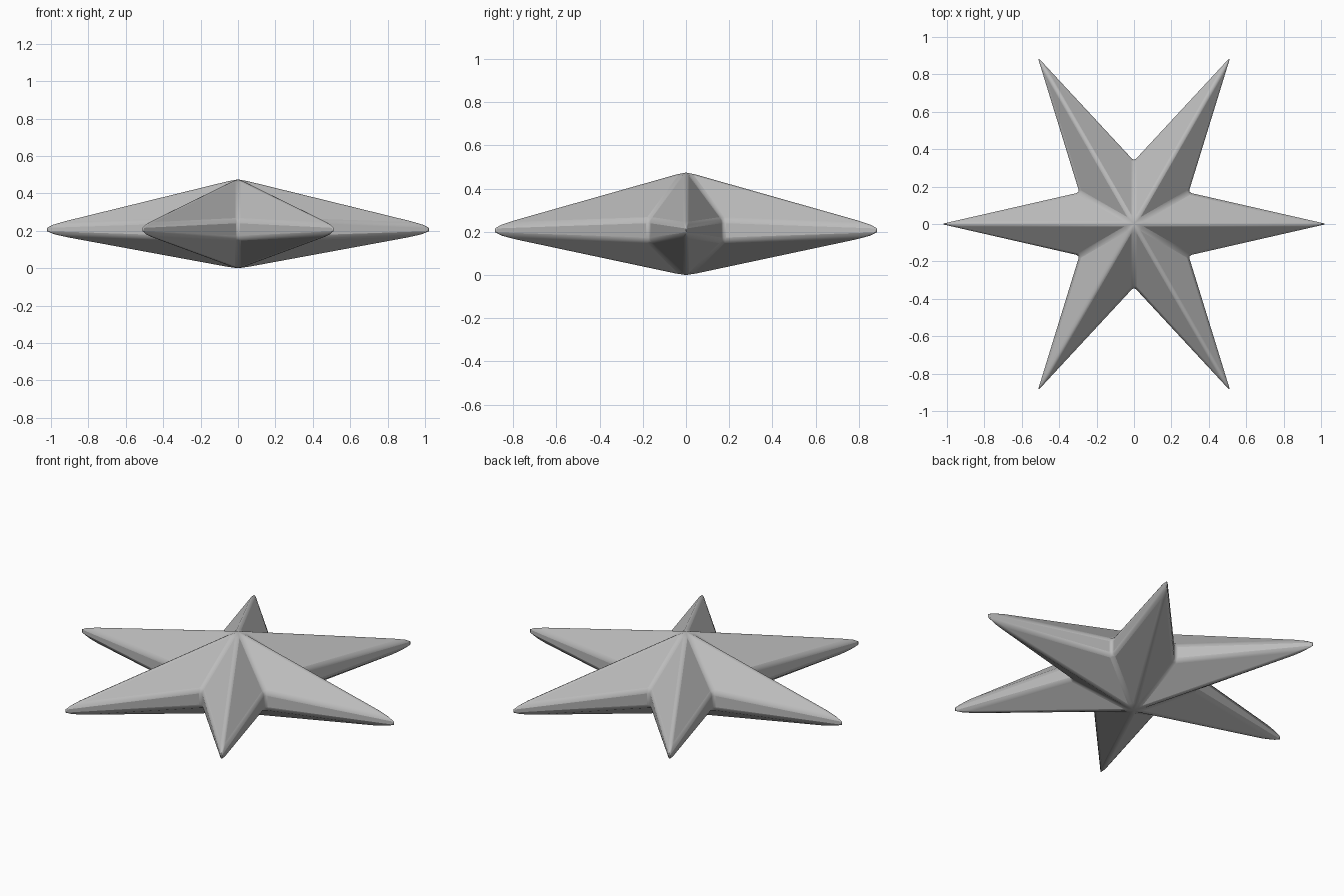
import bpy, bmesh
from math import cos, sin, radians

cube = bpy.data.objects.get("Cube")
if cube:
    bpy.data.objects.remove(cube, do_unlink=True)

TIP_R, VALLEY_R = 1.03, 0.337
MID_Z = 0.207

# Plain grey material
grey = bpy.data.materials.new("plain_grey")
grey.use_nodes = True
colour = (0.5, 0.5, 0.5, 1)
grey.diffuse_color = colour
grey.node_tree.nodes["Principled BSDF"].inputs["Base Color"].default_value = colour

# Six-pointed star: two rims joined by a wall, each closed to an apex
bm = bmesh.new()


def rim(tip_z, valley_z):
    verts = []
    for i in range(12):
        r, z = (VALLEY_R, valley_z) if i % 2 else (TIP_R, tip_z)
        a = radians(30 * i)
        verts.append(bm.verts.new((r * cos(a), r * sin(a), z)))
    return verts


upper = rim(MID_Z + 0.025, MID_Z + 0.05)
lower = rim(MID_Z - 0.025, MID_Z - 0.05)
top = bm.verts.new((0, 0, 0.485))
bottom = bm.verts.new((0, 0, -0.008))
for i in range(12):
    j = (i + 1) % 12
    bm.faces.new((top, upper[i], upper[j]))
    bm.faces.new((upper[i], lower[i], lower[j], upper[j]))
    bm.faces.new((bottom, lower[j], lower[i]))

mesh = bpy.data.meshes.new("star_body")
bm.to_mesh(mesh)
bm.free()
mesh.materials.append(grey)
star = bpy.data.objects.new("star_body", mesh)
bpy.context.collection.objects.link(star)

# Soft edges all round
bevel = star.modifiers.new("soft_edges", "BEVEL")
bevel.width = 0.0165
bevel.segments = 2
bevel.limit_method = "ANGLE"
bevel.angle_limit = radians(20)

bpy.context.view_layer.objects.active = star
star.select_set(True)
bpy.ops.object.shade_smooth_by_angle(angle=radians(30))
